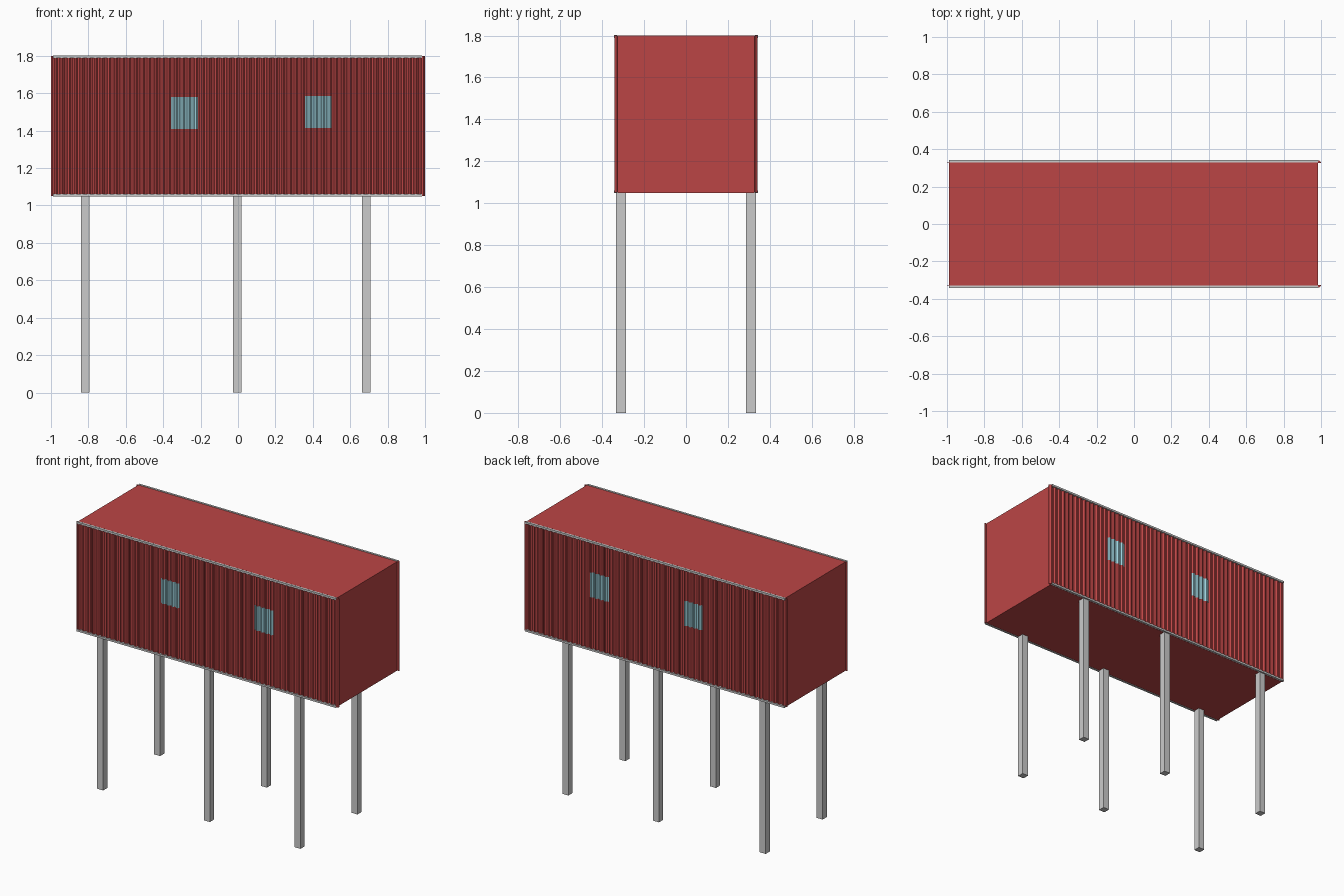
import bpy, bmesh

if "Cube" in bpy.data.objects:
    bpy.data.objects.remove(bpy.data.objects["Cube"])


def material(name, color):
    m = bpy.data.materials.new(name)
    m.diffuse_color = color
    m.use_nodes = True
    m.node_tree.nodes["Principled BSDF"].inputs["Base Color"].default_value = m.diffuse_color
    return m


RED = material("red_paint", (0.50, 0.06, 0.06, 1))
GLASS = material("window_glass", (0.33, 0.62, 0.70, 1))
PITCH = 1 / 28          # width of one wall rib


def finish(bm, name, mat):
    bmesh.ops.recalc_face_normals(bm, faces=bm.faces)
    me = bpy.data.meshes.new(name)
    bm.to_mesh(me)
    bm.free()
    ob = bpy.data.objects.new(name, me)
    bpy.context.collection.objects.link(ob)
    if mat:
        me.materials.append(mat)
    return ob


def box(name, x0, x1, y0, y1, z0, z1, mat=None):
    bm = bmesh.new()
    bmesh.ops.create_cube(bm, size=1)
    for v in bm.verts:
        v.co = ((x0 + x1) / 2 + v.co.x * (x1 - x0),
                (y0 + y1) / 2 + v.co.y * (y1 - y0),
                (z0 + z1) / 2 + v.co.z * (z1 - z0))
    return finish(bm, name, mat)


def ribbed_panel(name, first, count, side, z0, z1, mat, lift=0.0):
    """Trapezoid-ribbed sheet of `count` ribs, starting at rib index `first`."""
    pts = []
    for i in range(first, first + count):
        for t, y in ((0, 0.329), (0.25, 0.329), (0.5, 0.340), (0.75, 0.340)):
            pts.append(((i + t) * PITCH, y + lift))
    pts.append(((first + count) * PITCH, 0.329 + lift))
    bm = bmesh.new()
    rows = [[[bm.verts.new((x, side * yy, z)) for x, yy in line] for z in (z0, z1)]
            for line in (pts, [(x, 0.325) for x, _ in pts])]
    (fb, ft), (bb, bt) = rows
    for i in range(len(pts) - 1):
        for a, b in ((fb, ft), (bb, bt), (fb, bb), (ft, bt)):
            bm.faces.new((a[i], a[i + 1], b[i + 1], b[i]))
    for i in (0, -1):
        bm.faces.new((fb[i], ft[i], bt[i], bb[i]))
    return finish(bm, name, mat)


# Container body: end walls, roof and floor
box("container_body", -0.988, 0.985, -0.325, 0.325, 1.05, 1.80, RED)

for side, label in ((-1, "front"), (1, "back")):
    # Ribbed long wall and its two windows
    ribbed_panel(label + "_wall", -28, 56, side, 1.051, 1.799, RED)
    ribbed_panel(label + "_window_left", -10, 4, side, 1.41, 1.58, GLASS, 0.001)
    ribbed_panel(label + "_window_right", 10, 4, side, 1.415, 1.585, GLASS, 0.001)

    # Grey rails along the top and bottom edges
    y0, y1 = sorted((side * 0.329, side * 0.343))
    box(label + "_top_rail", -0.99, 0.985, y0, y1, 1.789, 1.802)
    box(label + "_bottom_rail", -0.99, 0.985, y0, y1, 1.048, 1.061)

    # Stilts
    y0, y1 = sorted((side * 0.287, side * 0.333))
    for x, place in ((-0.817, "left"), (-0.004, "middle"), (0.686, "right")):
        box(label + "_leg_" + place, x - 0.023, x + 0.023, y0, y1, 0, 1.052)
